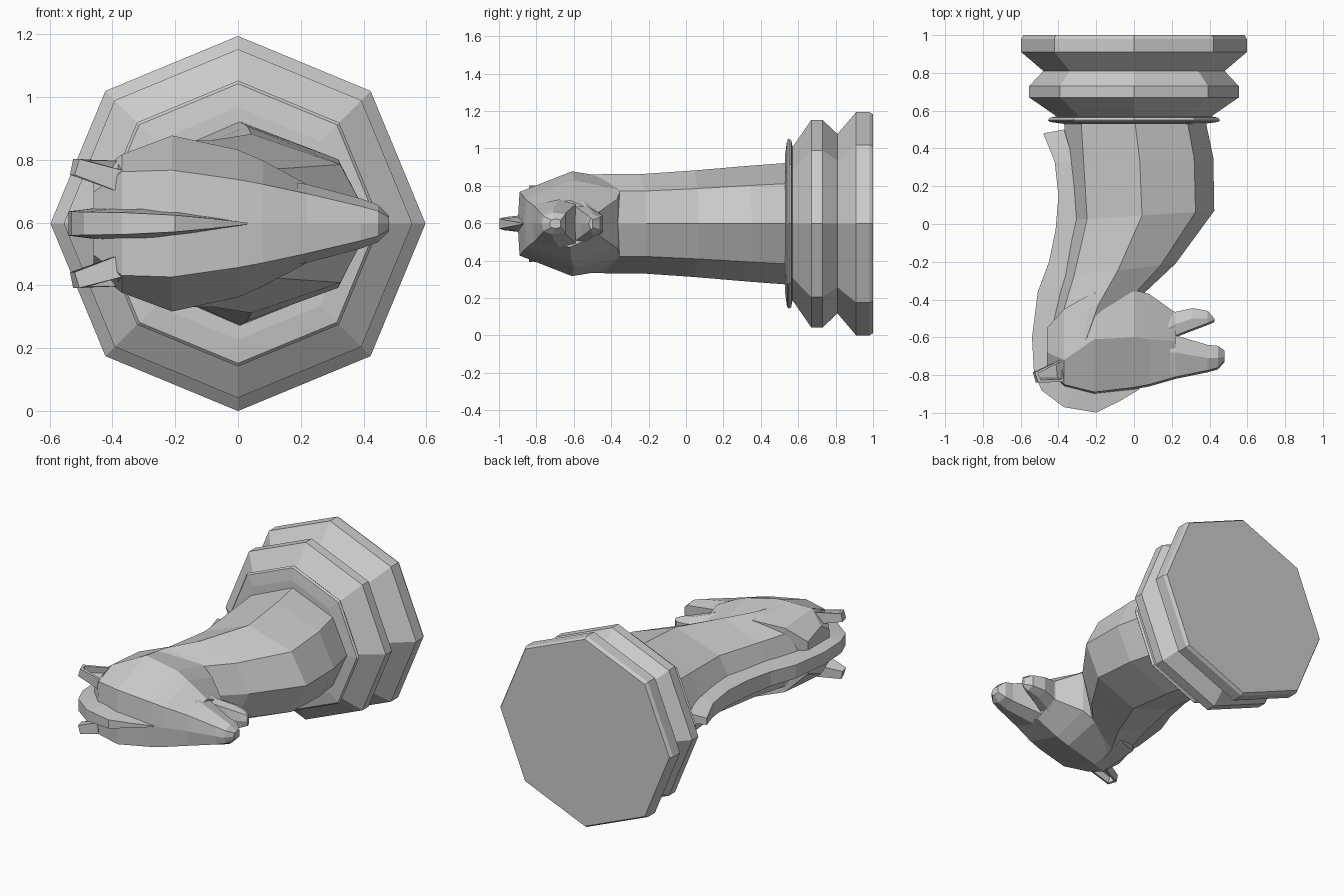
import bpy, bmesh, math

if "Cube" in bpy.data.objects:
    bpy.data.objects.remove(bpy.data.objects["Cube"])

CZ = 0.597  # height of the symmetry plane


def finish(bm, name):
    bmesh.ops.recalc_face_normals(bm, faces=bm.faces)
    me = bpy.data.meshes.new(name)
    bm.to_mesh(me)
    bm.free()
    ob = bpy.data.objects.new(name, me)
    bpy.context.collection.objects.link(ob)
    return ob


def skin(bm, rings):
    rows = [[bm.verts.new(p) for p in r] for r in rings]
    n = len(rows[0])
    for a, b in zip(rows, rows[1:]):
        for i in range(n):
            j = (i + 1) % n
            bm.faces.new((a[i], a[j], b[j], b[i]))
    bm.faces.new(rows[0])
    bm.faces.new(rows[-1][::-1])


def mirrored_loft(name, sections):
    """Each section is half an outline of (x, y, half width)."""
    bm = bmesh.new()
    rings = []
    for s in sections:
        ring = [(x, y, CZ + w) for x, y, w in s]
        ring += [(x, y, CZ - w) for x, y, w in reversed(s) if w > 0]
        rings.append(ring)
    skin(bm, rings)
    return finish(bm, name)


# Octagonal turned base
profile = [(1.0, .585), (.98, .597), (.91, .597), (.81, .48), (.73, .555),
           (.67, .555), (.57, .41), (.563, .445), (.55, .455), (.54, .445), (.53, .37)]
bm = bmesh.new()
skin(bm, [[(r * math.cos(k * math.pi / 4), y, CZ + r * math.sin(k * math.pi / 4))
           for k in range(8)] for y, r in profile])
finish(bm, "turned_base")


# Neck: back point, front point, half width
def neck_section(bx, by, fx, fy, w):
    return [(bx + (fx - bx) * t, by + (fy - by) * t, w * k)
            for t, k in ((0, 0), (.12, .62), (.5, 1), (.87, .66), (1, 0))]


neck = [(-.37, .54, .38, .54, .325), (-.36, .33, .42, .35, .31),
        (-.34, .02, .425, .07, .285), (-.39, -.28, .22, -.21, .265),
        (-.44, -.50, .06, -.36, .265), (-.46, -.68, -.05, -.55, .26)]
mirrored_loft("neck", [neck_section(*n) for n in neck])


# Head: x, y of top, cheek and underside, with half widths
def head_section(x, yt, wt, yc, wc, yb, wb):
    return [(x, yt - .01, 0), (x, yt, wt), (x, yc, wc), (x, yb, wb), (x, yb, 0)]


head = [(-.46, -.76, .10, -.68, .15, -.55, .10), (-.37, -.85, .165, -.72, .22, -.45, .20),
        (-.21, -.89, .17, -.61, .28, -.36, .24), (0, -.865, .14, -.60, .235, -.35, .18),
        (.08, -.85, .125, -.61, .20, -.37, .13), (.22, -.81, .095, -.62, .125, -.47, .06)]
mirrored_loft("head", [head_section(*h) for h in head])
mirrored_loft("upper_muzzle", [head_section(*h) for h in [
    (.19, -.815, .10, -.68, .13, -.59, .11), (.22, -.81, .095, -.68, .125, -.59, .105),
    (.39, -.775, .055, -.71, .08, -.64, .06), (.445, -.76, .04, -.71, .06, -.645, .05),
    (.48, -.72, .02, -.70, .025, -.67, .02)]])
mirrored_loft("lower_jaw", [head_section(*h) for h in [
    (.18, -.60, .12, -.55, .12, -.46, .07), (.22, -.59, .09, -.53, .095, -.465, .06),
    (.31, -.555, .065, -.50, .07, -.445, .045), (.39, -.525, .045, -.50, .05, -.46, .035),
    (.425, -.51, .03, -.505, .03, -.50, .02)]])

# Mane crest: outer x, y, inner x, y, half width
mane = [(-.48, .48, -.37, .50, .03), (-.42, .33, -.32, .33, .06), (-.40, .15, -.30, .15, .07),
        (-.415, -.03, -.29, -.02, .07), (-.45, -.2, -.33, -.17, .065),
        (-.51, -.36, -.37, -.32, .06), (-.54, -.6, -.40, -.6, .055),
        (-.53, -.78, -.40, -.75, .055), (-.49, -.88, -.36, -.80, .052),
        (-.37, -.97, -.28, -.84, .05), (-.2, -.998, -.18, -.85, .038),
        (-.08, -.94, -.08, -.84, .022), (.03, -.875, .02, -.84, .004)]
mirrored_loft("mane", [[(ox, oy, w * .7), (ix, iy, w)] for ox, oy, ix, iy, w in mane])

# Swept-back hollow ears
for side, name in ((1, "ear_left"), (-1, "ear_right")):
    bm = bmesh.new()
    base = [(-.35, -.83, .09), (-.35, -.70, .12), (-.37, -.71, .20), (-.37, -.835, .17)]
    tip = [(-.52, -.84, .155), (-.535, -.785, .155), (-.525, -.785, .205), (-.505, -.84, .205)]
    skin(bm, [[(x, y, CZ + side * w) for x, y, w in r] for r in (base, tip)])
    bmesh.ops.recalc_face_normals(bm, faces=bm.faces)
    outer = max(bm.faces, key=lambda f: f.normal.z * side)
    bmesh.ops.inset_region(bm, faces=[outer], thickness=.018)
    bmesh.ops.inset_region(bm, faces=[outer], thickness=.004, depth=-.04)
    finish(bm, name)
